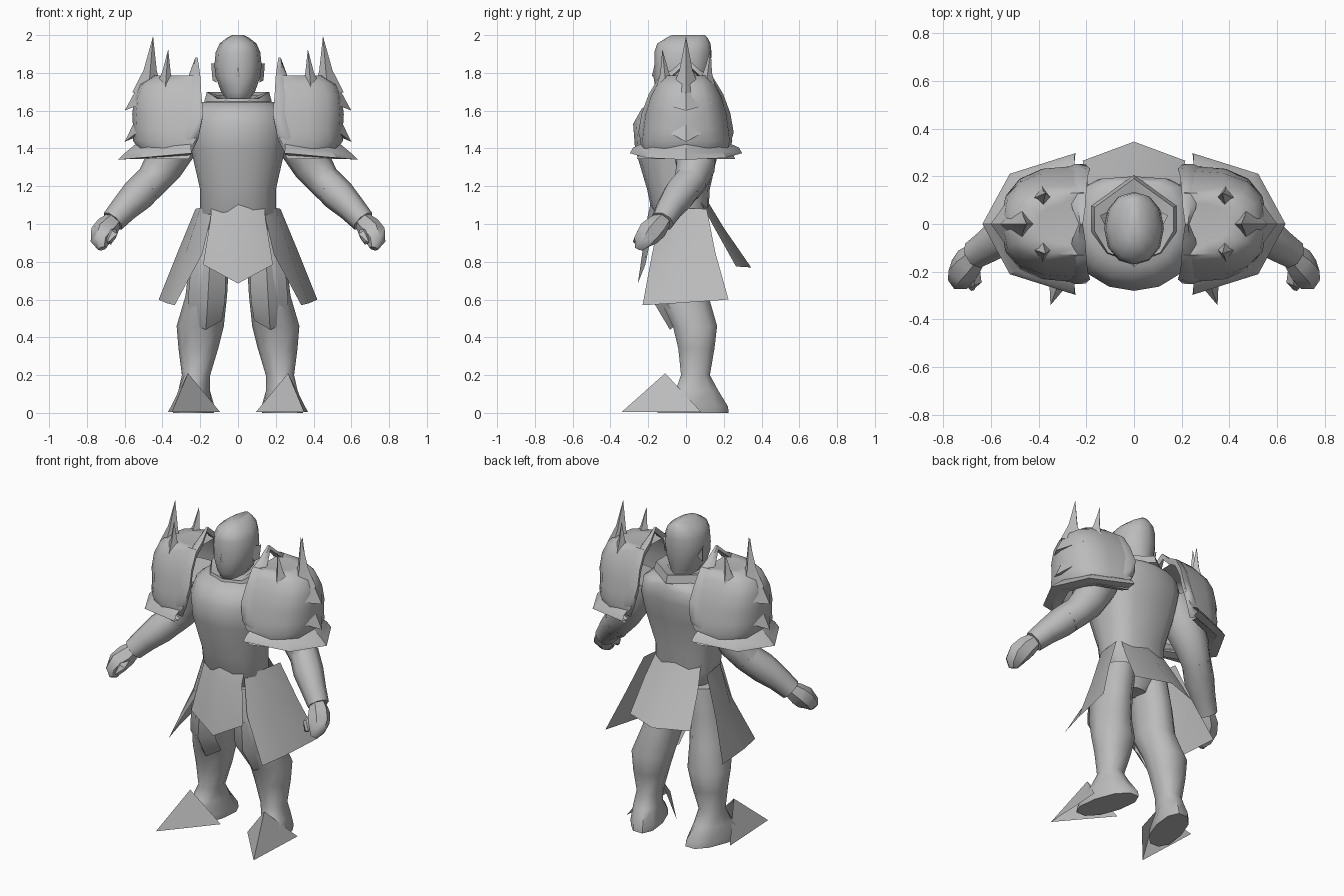
import bpy, bmesh, math
from mathutils import Vector

grey = bpy.data.materials.new("plain grey")
grey.diffuse_color = (0.5, 0.5, 0.5, 1)


def make(name, verts, faces, mirror=False, angle=50):
    """Mesh object from points and faces, optionally with a mirrored copy in x."""
    bm = bmesh.new()
    for s in ((1, -1) if mirror else (1,)):
        vs = [bm.verts.new((s * v[0], v[1], v[2])) for v in verts]
        for f in faces:
            bm.faces.new([vs[i] for i in (f if s > 0 else f[::-1])])
    bmesh.ops.recalc_face_normals(bm, faces=bm.faces)
    me = bpy.data.meshes.new(name)
    bm.to_mesh(me)
    bm.free()
    me.materials.append(grey)
    ob = bpy.data.objects.new(name, me)
    bpy.context.collection.objects.link(ob)
    bpy.ops.object.select_all(action='DESELECT')
    ob.select_set(True)
    bpy.context.view_layer.objects.active = ob
    bpy.ops.object.shade_smooth_by_angle(angle=math.radians(angle))
    return ob


def loft(name, rings, mirror=False, closed=True, caps=(True, True), angle=50):
    """Skin a list of equal-length rings."""
    n = len(rings[0])
    verts = [p for r in rings for p in r]
    faces = []
    for k in range(len(rings) - 1):
        for i in range(n if closed else n - 1):
            j = (i + 1) % n
            faces.append([k * n + i, k * n + j, (k + 1) * n + j, (k + 1) * n + i])
    if caps[0]:
        faces.append(list(range(n))[::-1])
    if caps[1]:
        faces.append([(len(rings) - 1) * n + i for i in range(n)])
    return make(name, verts, faces, mirror, angle)


def power(v, p):
    return math.copysign(abs(v) ** p, v)


def oval(z, cx, rx, y0, y1, n=12, p=0.85, skew=0.0, front=None):
    """Flat ring spanning cx +- rx and y0..y1; the front half may have its own roundness."""
    cy, ry = (y0 + y1) / 2, (y1 - y0) / 2
    out = []
    for i in range(n):
        a = math.tau * i / n
        q = front if front and math.sin(a) < -1e-6 else p
        s = ry * power(math.sin(a), q)
        out.append((cx + rx * power(math.cos(a), min(q, 1)) - skew * s, cy + s, z))
    return out


def tube(name, path, n=8, mirror=True, angle=50):
    """Tube along (x, y, z, radius) points."""
    pts = [Vector(p[:3]) for p in path]
    rings = []
    for i, p in enumerate(pts):
        d = (pts[min(i + 1, len(pts) - 1)] - pts[max(i - 1, 0)]).normalized()
        ref = Vector((0, 1, 0)) if abs(d.y) < 0.8 else Vector((1, 0, 0))
        u = d.cross(ref).normalized()
        w = d.cross(u)
        rings.append([p + path[i][3] * (u * math.cos(math.tau * k / n) + w * math.sin(math.tau * k / n))
                      for k in range(n)])
    return loft(name, rings, mirror, angle=angle)


def arc(z, xin, xout, ry, p=1.0, n=8, tilt=0.0):
    """Half ring open towards the neck; the outer end is shifted by tilt in z."""
    out = []
    for i in range(n + 1):
        a = math.pi * (i / n - 0.5)
        c = abs(math.cos(a)) ** p if 0 < i < n else 0
        out.append((xin + (xout - xin) * c, ry * power(math.sin(a), p), z + tilt * c))
    return out


def cloth(name, rows, mirror=False, angle=50):
    loft(name, rows, mirror, closed=False, caps=(False, False), angle=angle)


# Head with a flat crown and a narrow chin
loft("head", [oval(z, 0, rx, y0, y1, 12, 0.92) for z, rx, y0, y1 in (
    (1.60, .085, -.06, .10), (1.66, .06, -.145, .10), (1.70, .09, -.16, .11),
    (1.78, .118, -.172, .125), (1.84, .125, -.168, .132), (1.91, .118, -.168, .135),
    (1.955, .098, -.152, .13), (1.985, .06, -.105, .115), (2.0, .03, -.075, .10))])
make("nose", [(0, -.165, 1.85), (.022, -.16, 1.77), (-.022, -.16, 1.77), (0, -.18, 1.785)],
     [[0, 1, 3], [0, 3, 2], [1, 2, 3]], angle=80)
make("ear", [(.115, -.02, 1.85), (.115, -.01, 1.75), (.142, .035, 1.85), (.135, .025, 1.76), (.115, .05, 1.80)],
     [[0, 2, 3, 1], [2, 4, 3], [0, 4, 2], [1, 3, 4]], True)

# Torso with keeled chest, flat back, narrow waist and shoulders sloping to the neck
loft("torso", [oval(z, 0, rx, y0, y1, 16, p, 0, f) for z, rx, y0, y1, p, f in (
    (.86, .07, -.06, .06, .9, .9), (.94, .15, -.11, .09, .8, .9), (1.06, .20, -.18, .12, .75, .95),
    (1.18, .20, -.205, .125, .75, .95), (1.40, .25, -.27, .175, .65, .95), (1.53, .26, -.28, .20, .6, .95),
    (1.61, .24, -.235, .20, .6, .95), (1.645, .19, -.18, .185, .7, .95), (1.66, .10, -.10, .12, .9, .9))])

# Folded collar, peaked at the back and lower under the chin
collar = [[(x * s, y * s, z + (.015 if y > -.1 else -.02)) for x, y in (
    (0, -.16), (.11, -.12), (.165, -.03), (.165, .07), (0, .19), (-.165, .07), (-.165, -.03), (-.11, -.12))]
          for s, z in ((1.08, 1.635), (1, 1.685), (.62, 1.665))]
loft("collar", collar, caps=(False, False))

# Hanging cloth: front tabard, back flap and side skirts
cloth("front_tabard", [
    [(-.14, -.125, 1.12), (0, -.185, 1.12), (.14, -.125, 1.12)],
    [(-.145, -.165, 1.03), (0, -.205, 1.03), (.145, -.165, 1.03)],
    [(-.185, -.215, .785), (0, -.255, .685), (.185, -.215, .785)]])
cloth("back_flap", [
    [(-.16, .075, 1.12), (0, .115, 1.12), (.16, .075, 1.12)],
    [(-.19, .15, .98), (0, .20, .98), (.19, .15, .98)],
    [(-.215, .265, .775), (0, .345, .77), (.215, .265, .775)]])
cloth("side_skirt", [
    [(.135, -.13, 1.07), (.20, -.06, 1.085), (.225, .11, 1.08)],
    [(.19, -.18, .84), (.275, -.06, .85), (.32, .155, .85)],
    [(.335, -.23, .57), (.375, -.06, .58), (.42, .225, .60)]], True)

# Legs: thigh, bent knee, calf, ankle and foot turned outwards
loft("leg", [oval(z, cx, rx, y0, y1, 10, 0.9, sk) for z, cx, rx, y0, y1, sk in (
    (0, .235, .095, -.16, .235, .25), (.035, .235, .098, -.15, .23, .25), (.12, .232, .083, -.06, .175, .2),
    (.20, .222, .075, -.03, .13, 0), (.34, .21, .105, -.045, .155, 0), (.46, .20, .125, -.075, .17, 0),
    (.62, .168, .11, -.155, .125, 0), (.80, .152, .105, -.17, .12, 0), (.97, .12, .10, -.13, .11, 0))], True)
cloth("knee_plate", [
    [(.065, -.13, .76), (.15, -.18, .785), (.25, -.12, .77)],
    [(.068, -.13, .60), (.16, -.18, .60), (.265, -.11, .60)],
    [(.085, -.05, .49), (.17, -.085, .44), (.265, -.035, .48)]], True)

# Pointed toe plates
make("toe_plate", [(.265, -.11, .21), (.35, -.34, .005), (.095, -.04, .005), (.37, .08, .005)],
     [[0, 1, 2], [0, 3, 1]], True, 20)

# Arms, bracers and fists
tube("upper_arm", [(.27, .03, 1.56, .12), (.34, .05, 1.42, .125), (.40, .05, 1.30, .105),
                   (.46, .02, 1.22, .088), (.50, -.01, 1.18, .085)], 10)
tube("bracer", [(.45, .03, 1.235, .088), (.53, -.035, 1.155, .09), (.60, -.085, 1.085, .075),
                (.663, -.125, 1.015, .064)], 8)
tube("hand", [(.65, -.115, 1.03, .045), (.69, -.155, .985, .064), (.715, -.195, .95, .068),
              (.728, -.235, .905, .052), (.718, -.25, .87, .024)], 6)
tube("thumb", [(.68, -.17, .97, .034), (.667, -.24, .94, .03), (.68, -.27, .90, .014)], 5)

# Shoulder armour: boxy shell with a shallow top
loft("shoulder_shell", [arc(z, a, b, r, p) for z, a, b, r, p in (
    (1.40, .26, .53, .235, .75), (1.44, .225, .555, .245, .75), (1.50, .20, .555, .238, .75),
    (1.58, .185, .56, .226, .72), (1.67, .195, .55, .198, .7), (1.74, .205, .52, .162, .7),
    (1.785, .21, .45, .132, .7), (1.78, .22, .40, .09, .8))],
     True, closed=False, caps=(False, True), angle=60)

# Two-step flared rim under the shell
loft("shoulder_rim", [
    arc(1.425, .25, .54, .235, n=4), arc(1.405, .25, .60, .28, n=4, tilt=-.03),
    arc(1.375, .245, .635, .297, n=4, tilt=-.035), arc(1.365, .25, .56, .25, n=4, tilt=-.02),
    arc(1.345, .26, .57, .26, n=4), arc(1.36, .27, .50, .21, n=4)],
     True, closed=False, caps=(False, False), angle=30)

# Raised border band on the neck side, rising to a point at the top
half = [(.25, .225, 1.40, .07), (.21, .245, 1.48, .07), (.19, .228, 1.58, .07),
        (.20, .192, 1.68, .07), (.205, .14, 1.77, .06), (.21, .07, 1.81, .05)]
edge = [(x, -y, z, w) for x, y, z, w in half] + [(.22, 0, 1.875, .012)] + half[::-1]
loft("shoulder_border", [[(x, y * .93, z - .03), (x - .006, y * 1.02, z + .006),
                          (x + w / 2, y * 1.03, z + .006), (x + w, y * .97, z - .02)] for x, y, z, w in edge], True)

# Spikes on the shells
for name, base, tip in (
        ("tall_spike", (.475, 0, 1.69, .085), (.45, 0, 1.99)),
        ("front_spike", (.385, -.105, 1.72, .055), (.37, -.125, 1.92)),
        ("back_spike", (.385, .105, 1.72, .055), (.37, .13, 1.92))):
    mid = tuple(base[i] * .6 + tip[i] * .4 for i in range(3)) + (base[3] * .42,)
    tube(name, [base, mid, tip + (.001,)], 4)

# Jagged scales on the outer face of the shells
for name, top, side, low in (("upper_scale", 1.72, 1.64, 1.60), ("lower_scale", 1.57, 1.51, 1.435)):
    make(name, [(.535, 0, top), (.50, -.14, side), (.60, 0, low), (.50, .14, side), (.53, 0, low + .03)],
         [[0, 1, 2], [0, 2, 3], [1, 4, 2], [2, 4, 3]], True, 40)
